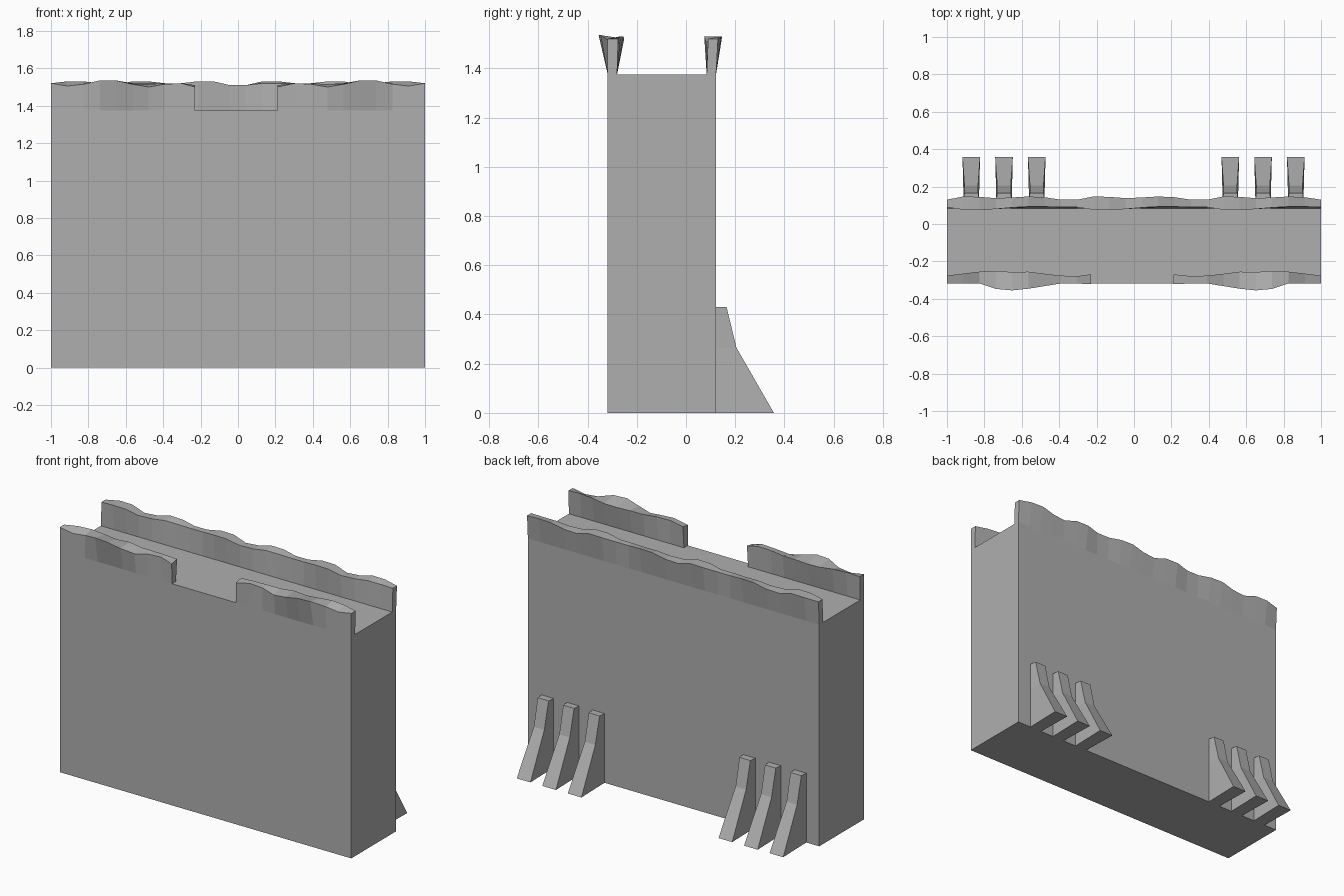
import bpy, bmesh

if "Cube" in bpy.data.objects:
    bpy.data.objects.remove(bpy.data.objects["Cube"])

# Dark grey stone
stone = bpy.data.materials.new("stone")
stone.diffuse_color = (.43, .43, .43, 1)
stone.use_nodes = True
stone.node_tree.nodes["Principled BSDF"].inputs["Base Color"].default_value = stone.diffuse_color


def finish(name, bm):
    bmesh.ops.recalc_face_normals(bm, faces=bm.faces)
    mesh = bpy.data.meshes.new(name)
    bm.to_mesh(mesh)
    bm.free()
    mesh.materials.append(stone)
    obj = bpy.data.objects.new(name, mesh)
    bpy.context.collection.objects.link(obj)
    return obj


def loft(name, rings):
    """Join equal-sized closed cross-sections and cap both ends."""
    bm = bmesh.new()
    rows = [[bm.verts.new(p) for p in ring] for ring in rings]
    n = len(rows[0])
    for a, b in zip(rows, rows[1:]):
        for i in range(n):
            j = (i + 1) % n
            bm.faces.new((a[i], a[j], b[j], b[i]))
    bm.faces.new(rows[0])
    bm.faces.new(rows[-1])
    return finish(name, bm)


DECK = 1.375
FRONT, BACK = -0.318, 0.122
THICK = 0.038
STEP = 2 / 23

# Main wall block
loft("wall", [[(x, FRONT, 0), (x, BACK, 0), (x, BACK, DECK), (x, FRONT, DECK)]
              for x in (-1, 1)])


def parapet(name, xs, tops, outer, inner):
    """Uneven parapet: straight foot, wandering rim (outer y, inner y, outer z, inner z)."""
    loft(name, [[(x, outer, DECK), (x, yo, zo), (x, yi, zi), (x, inner, DECK)]
                for x, (yo, yi, zo, zi) in zip(xs, tops)])


# Back parapet: rim pattern repeats every eight columns
wave = [(.130, .090, 1.52, 1.52), (.147, .076, 1.53, 1.53),
        (.145, .074, 1.53, 1.53), (.138, .080, 1.505, 1.51),
        (.142, .088, 1.51, 1.51), (.147, .093, 1.53, 1.52),
        (.143, .093, 1.53, 1.52), (.130, .090, 1.52, 1.52)]
parapet("back_parapet", [-1 + STEP * i for i in range(24)], wave * 3,
        BACK, BACK - THICK)

# Front parapet halves either side of the central gap
rim = [(-.318, -.276, 1.52, 1.52), (-.318, -.265, 1.505, 1.53),
       (-.318, -.255, 1.515, 1.53), (-.347, -.251, 1.535, 1.52),
       (-.355, -.257, 1.535, 1.515), (-.346, -.255, 1.515, 1.52),
       (-.332, -.266, 1.50, 1.515), (-.318, -.276, 1.515, 1.52),
       (-.318, -.279, 1.52, 1.52), (-.322, -.269, 1.50, 1.51)]
for side, sign, gap in (("left", -1, .23), ("right", 1, .21)):
    xs = [sign * (1 - STEP * i) for i in range(9)] + [sign * gap]
    parapet("front_parapet_" + side, xs, rim, FRONT, FRONT + THICK)

# Buttresses on the back: levels of (z, outer y, half width at wall, half width outside)
levels = [(0, .357, .041, .047), (.265, .205, .041, .036), (.43, .165, .041, .037)]
for i, cx in enumerate((-.87, -.695, -.52, .515, .69, .865)):
    loft(f"buttress_{i + 1}",
         [[(cx - w, BACK, z), (cx + w, BACK, z), (cx + o, y, z), (cx - o, y, z)]
          for z, y, w, o in levels])
